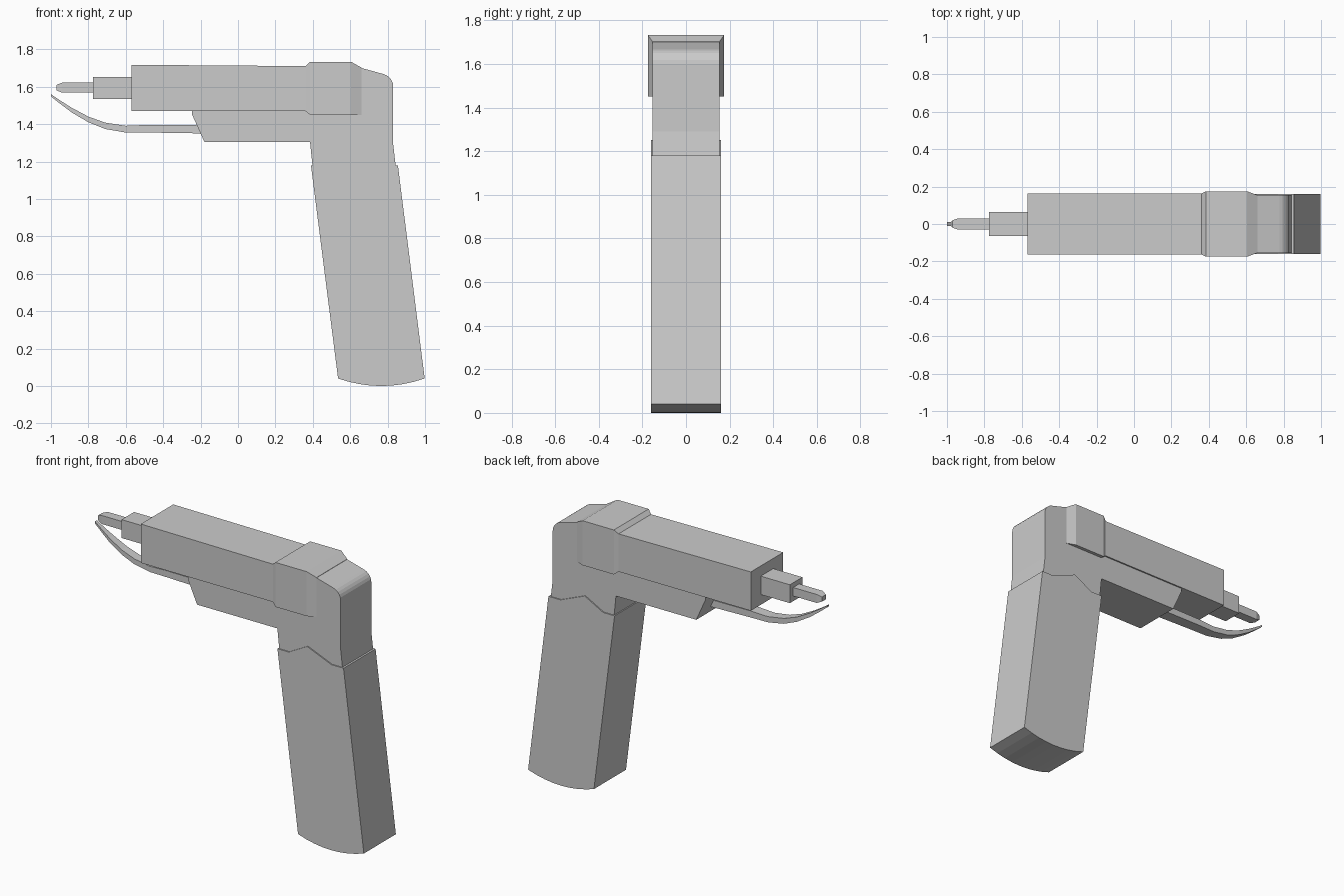
import bpy, bmesh, math

if "Cube" in bpy.data.objects:
    bpy.data.objects.remove(bpy.data.objects["Cube"])


def finish(name, bm):
    bmesh.ops.recalc_face_normals(bm, faces=bm.faces[:])
    mesh = bpy.data.meshes.new(name)
    bm.to_mesh(mesh)
    bm.free()
    obj = bpy.data.objects.new(name, mesh)
    bpy.context.collection.objects.link(obj)
    return obj


def extrude_profile(name, points, half):
    """Side outline (x, z) extruded symmetrically in y."""
    bm = bmesh.new()
    face = bm.faces.new([bm.verts.new((x, -half, z)) for x, z in points])
    ext = bmesh.ops.extrude_face_region(bm, geom=[face], use_keep_orig=True)
    verts = [g for g in ext["geom"] if isinstance(g, bmesh.types.BMVert)]
    bmesh.ops.translate(bm, verts=verts, vec=(0, 2 * half, 0))
    return finish(name, bm)


def loft(name, sections):
    """Rectangular sections along x: (x, half width, bottom z, top z)."""
    bm = bmesh.new()
    rings = [[bm.verts.new(p) for p in ((x, -h, a), (x, h, a), (x, h, b), (x, -h, b))]
             for x, h, a, b in sections]
    for r, s in zip(rings, rings[1:]):
        for i in range(4):
            j = (i + 1) % 4
            bm.faces.new((r[i], r[j], s[j], s[i]))
    bm.faces.new(rings[0])
    bm.faces.new(rings[-1])
    return finish(name, bm)


# Barrel, nozzle and tapered tip
loft("barrel", [(-0.57, 0.163, 1.47, 1.717), (0.39, 0.163, 1.47, 1.71)])
loft("nozzle", [(-0.775, 0.063, 1.535, 1.652), (-0.56, 0.063, 1.535, 1.652)])
loft("tip", [(-0.97, 0.02, 1.58, 1.61), (-0.94, 0.03, 1.568, 1.622),
             (-0.765, 0.03, 1.568, 1.622)])

# Bevelled band around the rear of the barrel
loft("rear_band", [(0.36, 0.163, 1.47, 1.71), (0.385, 0.175, 1.45, 1.733),
                   (0.605, 0.175, 1.45, 1.733), (0.66, 0.154, 1.45, 1.702)])

# Curved hook under the nozzle
loft("hook", [(-1.0, 0.01, 1.548, 1.56), (-0.95, 0.015, 1.508, 1.526),
              (-0.89, 0.022, 1.463, 1.488), (-0.80, 0.028, 1.41, 1.44),
              (-0.71, 0.03, 1.374, 1.408), (-0.60, 0.033, 1.355, 1.391),
              (-0.48, 0.036, 1.355, 1.396), (-0.17, 0.04, 1.35, 1.396)])

# Frame: lower housing, rounded back and neck
corner = [(0.76 + 0.07 * math.sin(math.radians(a)),
           1.60 + 0.07 * math.cos(math.radians(a))) for a in range(15, 91, 15)]
extrude_profile("frame", [(-0.245, 1.48), (-0.245, 1.45), (-0.18, 1.305),
                          (0.385, 1.305), (0.40, 1.16), (0.845, 1.16),
                          (0.83, 1.29)] + corner[::-1] +
                [(0.66, 1.70), (0.60, 1.72), (0.60, 1.48)], 0.154)

# Grip with a peaked top edge and a curved base
base = [(0.535 + 0.463 * t / 8, 0.04 * (t / 4 - 1) ** 2) for t in range(9)]
extrude_profile("grip", base + [(0.855, 1.18), (0.77, 1.18), (0.60, 1.25),
                                (0.47, 1.18), (0.39, 1.18)], 0.161)
